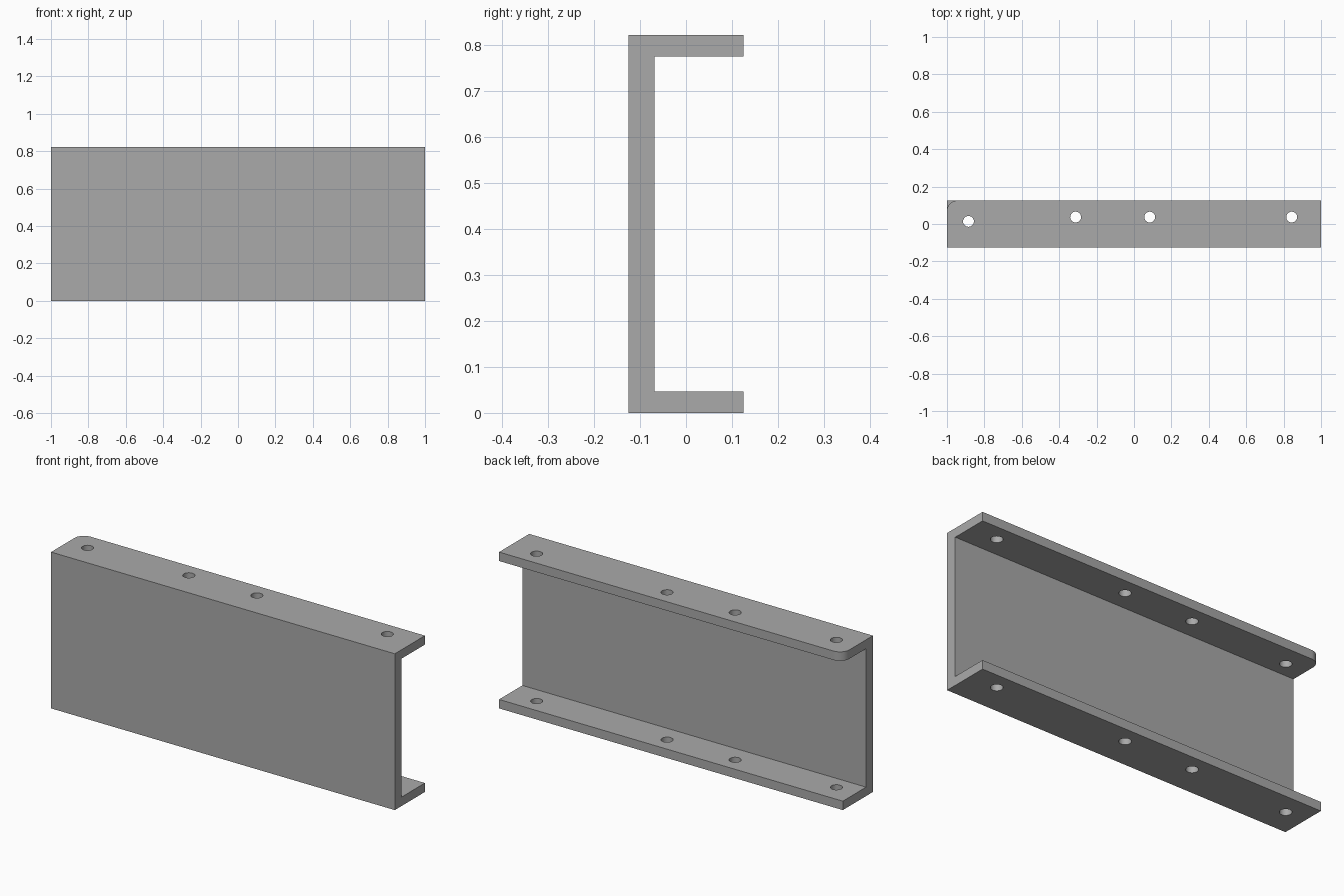
import bpy, bmesh
from mathutils import Vector

LENGTH, HEIGHT, DEPTH = 2.0, 0.822, 0.25
WEB, FLANGE = 0.057, 0.047
CORNER_RADIUS, HOLE_RADIUS = 0.055, 0.029
HOLES = [(-0.885, 0.014), (-0.312, 0.037), (0.084, 0.037), (0.843, 0.037)]

cube = bpy.data.objects.get("Cube")
if cube:
    bpy.data.objects.remove(cube, do_unlink=True)

grey = bpy.data.materials.new("plain grey")
grey.use_nodes = True
colour = (0.4, 0.4, 0.4, 1)
grey.diffuse_color = colour
grey.node_tree.nodes["Principled BSDF"].inputs["Base Color"].default_value = colour


def make_object(name, bm):
    bmesh.ops.recalc_face_normals(bm, faces=bm.faces)
    mesh = bpy.data.meshes.new(name)
    bm.to_mesh(mesh)
    bm.free()
    mesh.materials.append(grey)
    obj = bpy.data.objects.new(name, mesh)
    bpy.context.collection.objects.link(obj)
    return obj


# C-shaped profile, extruded along the length
front, back = -DEPTH / 2, DEPTH / 2
inner = front + WEB
profile = [(front, 0), (back, 0), (back, FLANGE), (inner, FLANGE),
           (inner, HEIGHT - FLANGE), (back, HEIGHT - FLANGE),
           (back, HEIGHT), (front, HEIGHT)]
bm = bmesh.new()
face = bm.faces.new([bm.verts.new((-LENGTH / 2, y, z)) for y, z in profile])
extruded = bmesh.ops.extrude_face_region(bm, geom=[face], use_keep_orig=True)
moved = [v for v in extruded["geom"] if isinstance(v, bmesh.types.BMVert)]
bmesh.ops.translate(bm, verts=moved, vec=Vector((LENGTH, 0, 0)))

# Rounded rear corner at one end of the upper flange
corner = [e for e in bm.edges if all(
    v.co.x < 0 and v.co.y > back - 0.001 and v.co.z > HEIGHT / 2 for v in e.verts)]
bmesh.ops.bevel(bm, geom=corner, offset=CORNER_RADIUS, segments=10,
                profile=0.5, affect='EDGES')
channel = make_object("channel_bracket", bm)

# Bolt holes through both flanges
bm = bmesh.new()
for x, y in HOLES:
    for z in (FLANGE / 2, HEIGHT - FLANGE / 2):
        made = bmesh.ops.create_cone(bm, cap_ends=True, segments=32,
                                     radius1=HOLE_RADIUS, radius2=HOLE_RADIUS,
                                     depth=FLANGE * 2)
        bmesh.ops.translate(bm, verts=made["verts"], vec=(x, y, z))
cutter = make_object("hole_cutter", bm)
cutter.hide_render = True

cut = channel.modifiers.new("holes", 'BOOLEAN')
cut.operation = 'DIFFERENCE'
cut.solver = 'EXACT'
cut.object = cutter
bpy.ops.object.select_all(action='DESELECT')
bpy.context.view_layer.objects.active = channel
channel.select_set(True)
bpy.ops.object.modifier_apply(modifier=cut.name)
bpy.data.objects.remove(cutter, do_unlink=True)
bpy.ops.object.shade_smooth_by_angle()
